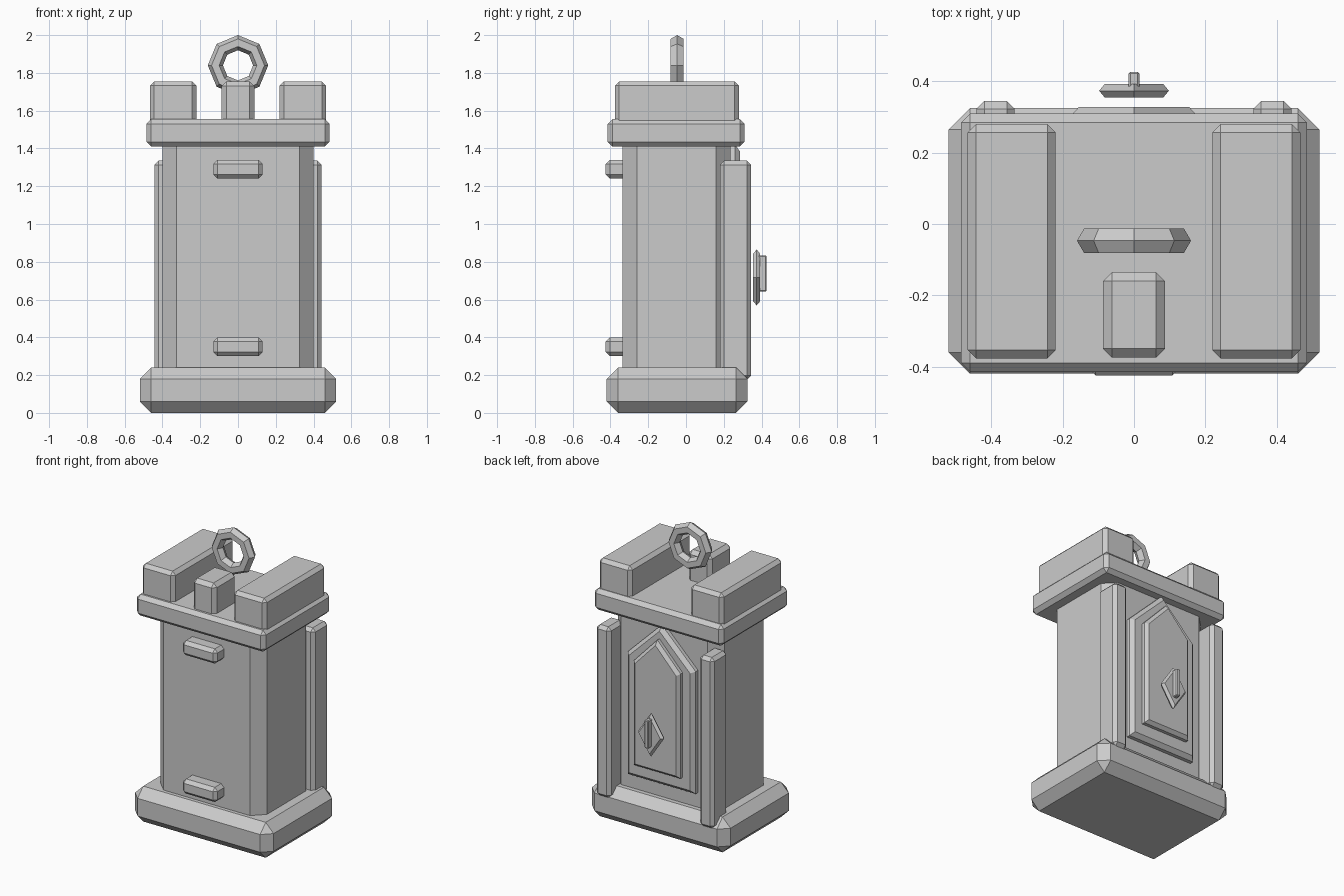
import bpy, bmesh
from math import pi
from mathutils import Matrix

if "Cube" in bpy.data.objects:
    bpy.data.objects.remove(bpy.data.objects["Cube"])


def finish(name, bm):
    bmesh.ops.recalc_face_normals(bm, faces=bm.faces[:])
    mesh = bpy.data.meshes.new(name)
    bm.to_mesh(mesh)
    bm.free()
    ob = bpy.data.objects.new(name, mesh)
    bpy.context.collection.objects.link(ob)
    return ob


def box(name, x, y, z, chamfer):
    """Chamfered box from (min, max) ranges."""
    bm = bmesh.new()
    bmesh.ops.create_cube(bm, size=1)
    for v in bm.verts:
        v.co = [(r[0] + r[1]) / 2 + c * (r[1] - r[0]) for r, c in zip((x, y, z), v.co)]
    bmesh.ops.bevel(bm, geom=bm.edges[:], offset=chamfer, segments=1,
                    profile=0.5, affect='EDGES')
    return finish(name, bm)


def loft(name, rings):
    """Bridge matching outlines; each ring is (y, [(x, z), ...]), ends capped."""
    bm = bmesh.new()
    loops = [[bm.verts.new((x, y, z)) for x, z in pts] for y, pts in rings]
    n = len(loops[0])
    for a, b in zip(loops, loops[1:]):
        for i in range(n):
            j = (i + 1) % n
            bm.faces.new((a[i], a[j], b[j], b[i]))
    bm.faces.new(loops[0])
    bm.faces.new(loops[-1])
    return finish(name, bm)


def gable(w, bottom, shoulder, apex):
    return [(-w, bottom), (w, bottom), (w, shoulder), (0, apex), (-w, shoulder)]


def diamond(w, h, z):
    return [(-w, z), (0, z - h), (w, z), (0, z + h)]


# Main casing
box("base", (-0.52, 0.52), (-0.42, 0.325), (0, 0.24), 0.06)
box("body", (-0.40, 0.40), (-0.335, 0.235), (0.12, 1.53), 0.075)
box("cap_slab", (-0.485, 0.485), (-0.415, 0.31), (1.41, 1.555), 0.025)

# Blocks on the cap and pillars at the rear corners
for side, s in (("left", -1), ("right", 1)):
    box("top_block_" + side, sorted((s * 0.22, s * 0.467)), (-0.377, 0.28), (1.51, 1.755), 0.023)
    box("rear_pillar_" + side, sorted((s * 0.335, s * 0.442)), (0.18, 0.345), (0.175, 1.335), 0.022)
box("centre_block", (-0.087, 0.087), (-0.375, -0.135), (1.51, 1.755), 0.025)

# Front lugs
for label, z in (("lower", 0.30), ("upper", 1.24)):
    box("front_lug_" + label, (-0.13, 0.13), (-0.425, -0.30), (z, z + 0.10), 0.022)

# Pointed rear door: frame plate and raised panel
loft("door_frame", [(0.20, gable(0.255, 0.34, 1.17, 1.42)),
                    (0.26, gable(0.255, 0.34, 1.17, 1.42)),
                    (0.285, gable(0.23, 0.365, 1.16, 1.385))])
loft("door_panel", [(0.27, gable(0.175, 0.44, 1.15, 1.335)),
                    (0.307, gable(0.175, 0.44, 1.15, 1.335)),
                    (0.328, gable(0.155, 0.46, 1.14, 1.305))])

# Diamond latch plate and its bar
loft("latch_plate", [(0.355, diamond(0.082, 0.125, 0.717)),
                     (0.374, diamond(0.098, 0.148, 0.717)),
                     (0.393, diamond(0.082, 0.125, 0.717))])
box("latch_bar", (-0.015, 0.015), (0.375, 0.427), (0.643, 0.833), 0.005)

# Carrying ring: eight sides around, six-sided section
bpy.ops.mesh.primitive_torus_add(major_segments=8, minor_segments=6, major_radius=0.12,
                                 minor_radius=0.04, location=(0, -0.047, 1.84),
                                 rotation=(pi / 2, 0, 0))
bpy.context.object.name = "carrying_ring"
